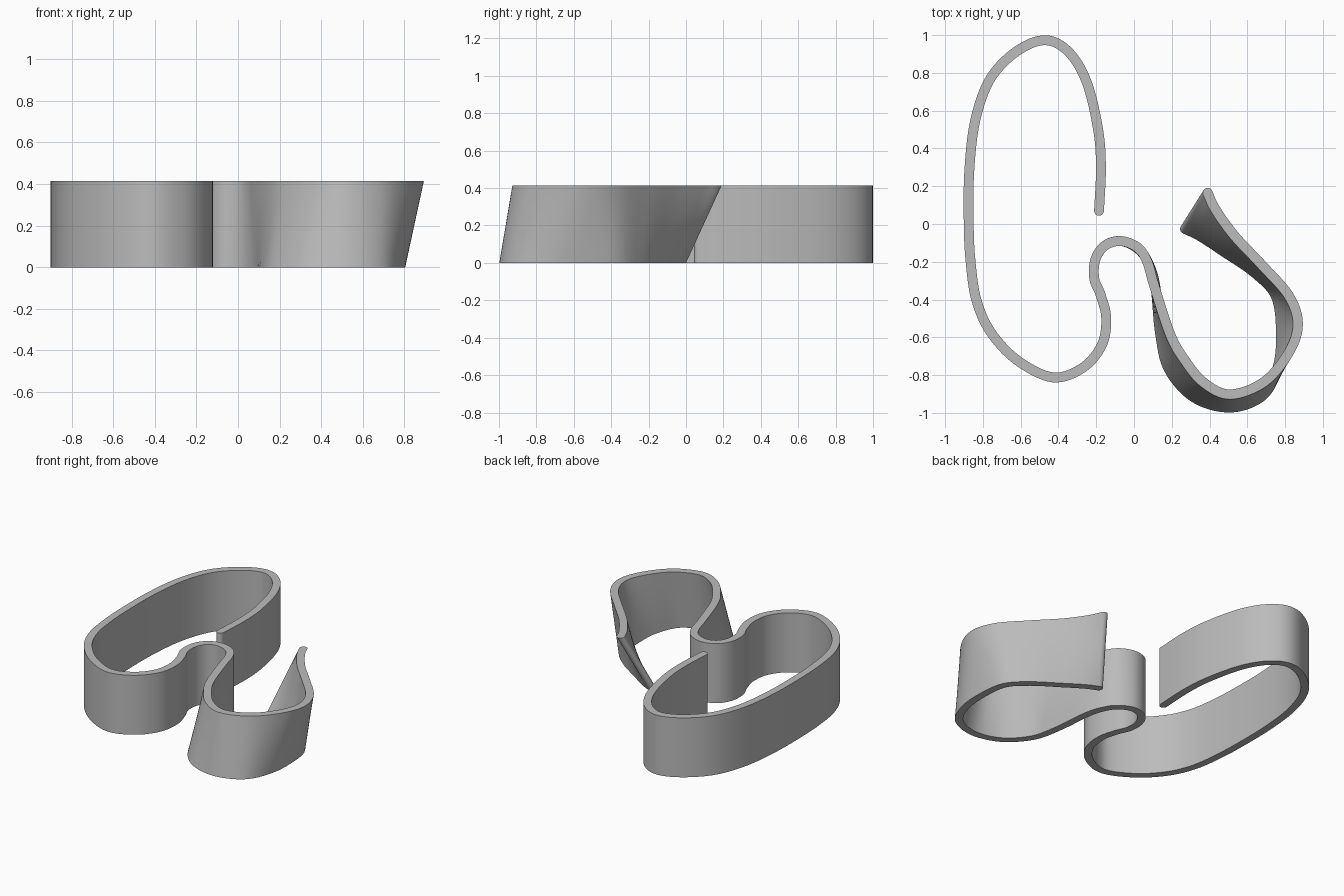
import bpy, bmesh, math
from mathutils import Vector

cube = bpy.data.objects.get("Cube")
if cube:
    bpy.data.objects.remove(cube, do_unlink=True)

HEIGHT = 0.415
HALF = 0.026      # half wall thickness
STEPS = 8         # samples per control span
ROWS = 8          # rows up the wall

# Upright part of the path, the same at floor and rim
shared = [(-.185, .07), (-.175, .3), (-.19, .5), (-.25, .75), (-.345, .91),
          (-.47, .973), (-.62, .915), (-.76, .77), (-.84, .55), (-.872, .28),
          (-.875, 0), (-.865, -.2), (-.835, -.4), (-.76, -.57), (-.62, -.72),
          (-.43, -.812), (-.27, -.76), (-.17, -.64), (-.147, -.5), (-.175, -.38),
          (-.21, -.29), (-.205, -.19), (-.155, -.115), (-.07, -.09)]

# Leaning part of the path, paired point by point
rim_tail = [(.02, -.125), (.07, -.2), (.105, -.32), (.19, -.58), (.265, -.715),
            (.37, -.84), (.51, -.902), (.69, -.835), (.82, -.68), (.868, -.53),
            (.82, -.38), (.68, -.22), (.53, -.06), (.43, .08), (.39, .165)]
floor_tail = [(.02, -.13), (.075, -.205), (.113, -.33), (.138, -.58), (.185, -.77),
              (.32, -.92), (.51, -.972), (.68, -.91), (.76, -.76), (.778, -.58),
              (.752, -.385), (.64, -.26), (.48, -.15), (.35, -.065), (.27, -.026)]


def smooth_path(points):
    """Catmull-Rom samples through the points."""
    p = [Vector(q) for q in points]
    p = [2 * p[0] - p[1]] + p + [2 * p[-1] - p[-2]]
    out = []
    for a, b, c, d in zip(p, p[1:], p[2:], p[3:]):
        for i in range(STEPS):
            t = i / STEPS
            out.append(b + (c - a) * t / 2 + (2 * a - 5 * b + 4 * c - d) * t * t / 2
                       + (3 * b - a - 3 * c + d) * t ** 3 / 2)
    return out + [p[-2]]


def wall_stations(path):
    """Left and right wall points along a path, with rounded ends."""
    n = len(path)
    tangents = [(path[min(i + 1, n - 1)] - path[max(i - 1, 0)]).normalized()
                for i in range(n)]
    arc = [math.radians(a) for a in (17, 34, 51, 68, 85)]
    spots = [(path[0], tangents[0], -a) for a in reversed(arc)]
    spots += [(c, t, 0) for c, t in zip(path, tangents)]
    spots += [(path[-1], tangents[-1], a) for a in arc]
    result = []
    for centre, t, a in spots:
        mid = centre + t * HALF * math.sin(a)
        side = Vector((-t.y, t.x)) * HALF * math.cos(a)
        result.append((mid + side, mid - side))
    return result


# Bent ribbon wall lofted from floor path to rim path
floor_path = smooth_path(shared + floor_tail)
rim_path = smooth_path(shared + rim_tail)
bm = bmesh.new()
rows = []
for r in range(ROWS + 1):
    f = r / ROWS
    path = [a.lerp(b, f) for a, b in zip(floor_path, rim_path)]
    rows.append([[bm.verts.new((q.x, q.y, HEIGHT * f)) for q in pair]
                 for pair in wall_stations(path)])

count = len(rows[0])
for low, high in zip(rows, rows[1:]):
    for side in (0, 1):
        for i in range(count - 1):
            bm.faces.new((low[i][side], low[i + 1][side],
                          high[i + 1][side], high[i][side]))
    for end in (0, -1):
        bm.faces.new((low[end][0], low[end][1], high[end][1], high[end][0]))
for row in (rows[0], rows[-1]):
    for a, b in zip(row, row[1:]):
        bm.faces.new((a[0], b[0], b[1], a[1]))
bmesh.ops.recalc_face_normals(bm, faces=bm.faces)

mesh = bpy.data.meshes.new("ribbon_wall")
bm.to_mesh(mesh)
bm.free()
ribbon = bpy.data.objects.new("ribbon_wall", mesh)
bpy.context.collection.objects.link(ribbon)

# Plain grey
grey = bpy.data.materials.new("plain grey")
grey.use_nodes = True
colour = (0.5, 0.5, 0.5, 1)
grey.diffuse_color = colour
grey.node_tree.nodes["Principled BSDF"].inputs["Base Color"].default_value = colour
mesh.materials.append(grey)

bpy.ops.object.select_all(action="DESELECT")
ribbon.select_set(True)
bpy.context.view_layer.objects.active = ribbon
bpy.ops.object.shade_smooth_by_angle(angle=math.radians(35))
